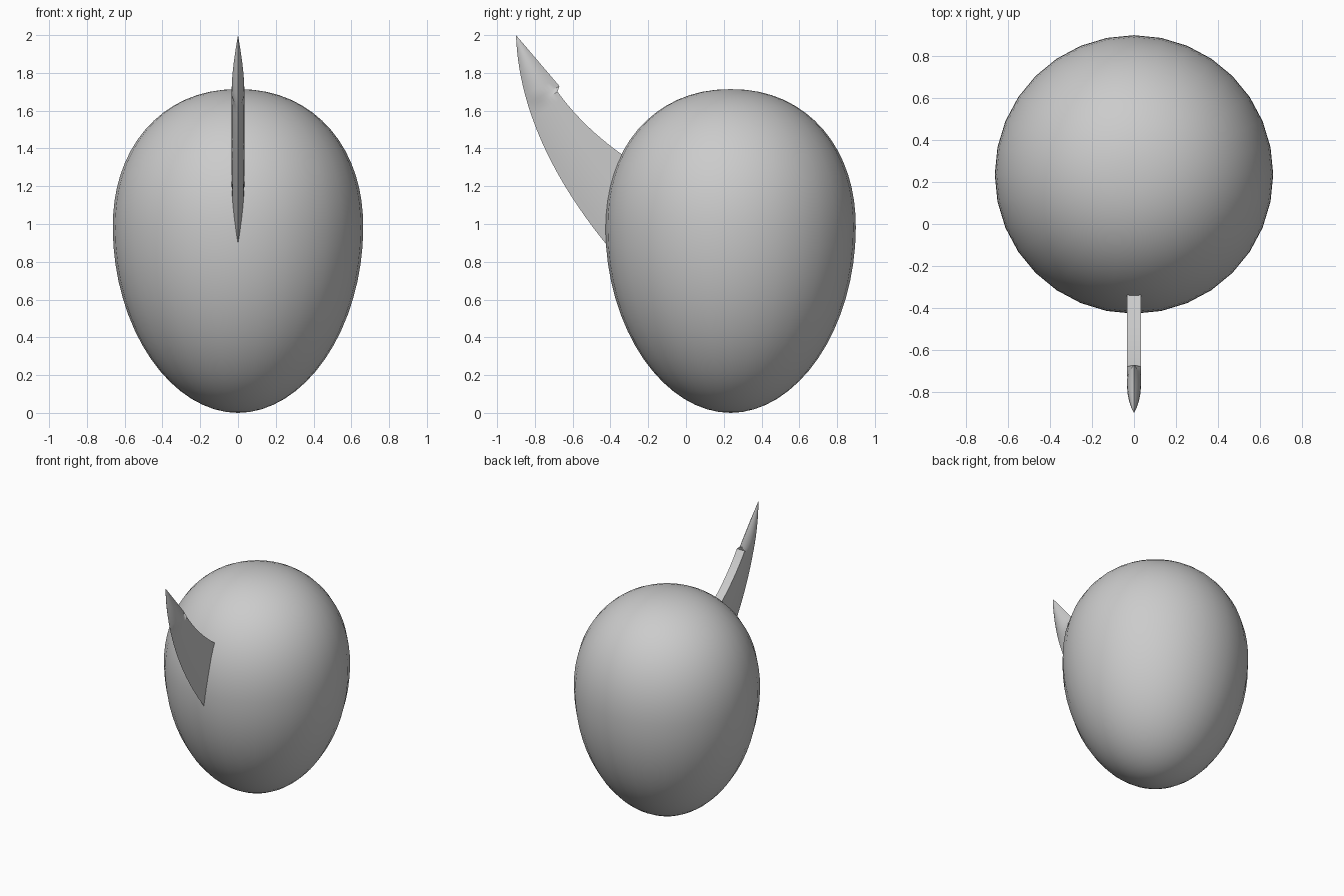
import bpy
import bmesh
import math
from mathutils import Vector

cube = bpy.data.objects.get("Cube")
if cube:
    bpy.data.objects.remove(cube, do_unlink=True)

grey = bpy.data.materials.new("light grey")
grey.use_nodes = True
grey.diffuse_color = (0.6, 0.6, 0.6, 1)
grey.node_tree.nodes["Principled BSDF"].inputs["Base Color"].default_value = (0.6, 0.6, 0.6, 1)


def finish(bm, name, angle):
    """Turn a bmesh into a shaded object with the shared material."""
    bmesh.ops.recalc_face_normals(bm, faces=bm.faces[:])
    mesh = bpy.data.meshes.new(name)
    bm.to_mesh(mesh)
    bm.free()
    mesh.materials.append(grey)
    obj = bpy.data.objects.new(name, mesh)
    bpy.context.collection.objects.link(obj)
    bpy.ops.object.select_all(action="DESELECT")
    obj.select_set(True)
    bpy.context.view_layer.objects.active = obj
    bpy.ops.object.shade_smooth_by_angle(angle=math.radians(angle))
    return obj


def bezier(a, b, c, t):
    a, b, c = Vector(a), Vector(b), Vector(c)
    return a * (1 - t) ** 2 + b * 2 * t * (1 - t) + c * t ** 2


# Egg-shaped body: a sphere with a fuller top and a long tapering base
RADIUS, WAIST, TOP, CENTRE_Y = 0.663, 0.98, 1.714, 0.236
bm = bmesh.new()
bmesh.ops.create_uvsphere(bm, u_segments=32, v_segments=32, radius=1)
for v in bm.verts:
    h = max(-1, min(1, v.co.z))
    power = 2.15 if h > 0 else 1.96
    ring = math.hypot(v.co.x, v.co.y)
    wide = max(0, 1 - abs(h) ** power) ** (1 / power)
    k = RADIUS * wide / ring if ring > 1e-4 else 0
    v.co = (v.co.x * k, v.co.y * k + CENTRE_Y,
            WAIST + h * ((TOP - WAIST) if h > 0 else WAIST))
finish(bm, "egg_body", 60)

# Curved fin: sharp leading edge, flat back edge, lens-shaped pointed tip
TIP, NOTCH = (-0.9, 2.0), (-0.67, 1.73)
THICK, COLS, TIP_ROWS, ROOT_ROWS = 0.034, 10, 8, 14
SPLIT = 0.33


def lead(t):
    return bezier(TIP, (-0.88, 1.455), (-0.42, 0.89), t)


stations = []
for i in range(TIP_ROWS + 1):
    s = i / TIP_ROWS
    stations.append((lead(SPLIT * s), Vector(TIP).lerp(Vector(NOTCH), s), s, True))
for i in range(ROOT_ROWS + 1):
    s = i / ROOT_ROWS
    stations.append((lead(SPLIT + 0.02 + (1.08 - SPLIT - 0.02) * s),
                     bezier((-0.68, 1.7), (-0.51, 1.465), (-0.22, 1.29), s), s, False))


def half_thickness(u, s, is_tip):
    if is_tip:
        return THICK * 4 * u * (1 - u) * math.sin(s * math.pi / 2)
    return THICK * (1 - (1 - min(1, u * (1.1 + 0.5 * s))) ** 2)


bm = bmesh.new()
rows = []
for front, back, s, is_tip in stations:
    loop = []
    for side in (1, -1):
        steps = range(COLS + 1) if side > 0 else range(COLS, -1, -1)
        for j in steps:
            p = front.lerp(back, j / COLS)
            x = side * half_thickness(j / COLS, s, is_tip)
            loop.append(bm.verts.new((x, p.x, p.y)))
    rows.append(loop)
for a, b in zip(rows, rows[1:]):
    for j in range(len(a)):
        n = (j + 1) % len(a)
        bm.faces.new((a[j], a[n], b[n], b[j]))
bm.faces.new(rows[-1])
bmesh.ops.remove_doubles(bm, verts=bm.verts[:], dist=0.0003)
bmesh.ops.dissolve_degenerate(bm, dist=0.0002, edges=bm.edges[:])
finish(bm, "front_fin", 25)
